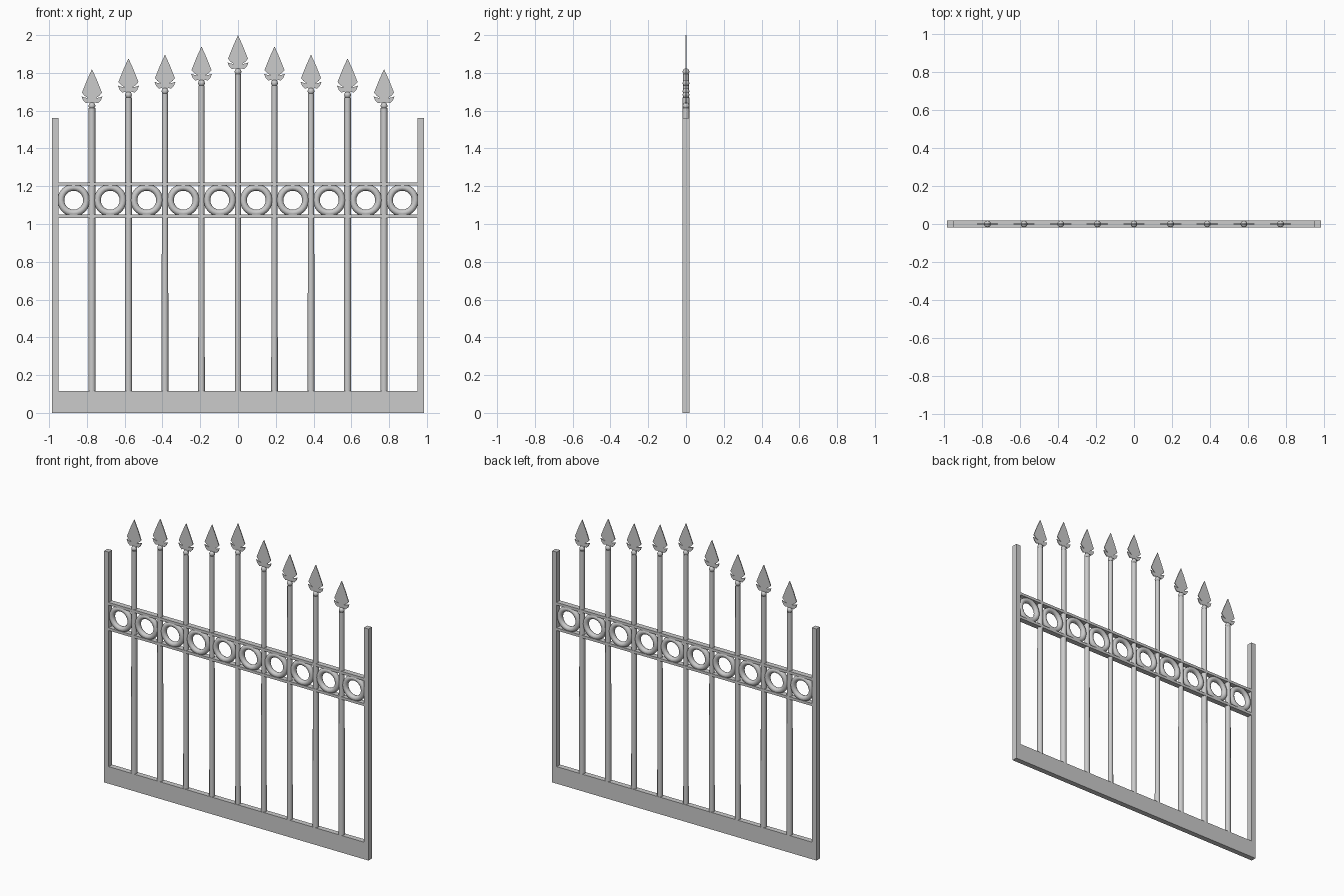
import bpy, bmesh, math

if "Cube" in bpy.data.objects:
    bpy.data.objects.remove(bpy.data.objects["Cube"])

PITCH = 0.1933
D = 0.018  # half depth of the gate


def finish(name, bm, smooth=False):
    bmesh.ops.recalc_face_normals(bm, faces=bm.faces)
    me = bpy.data.meshes.new(name)
    bm.to_mesh(me)
    bm.free()
    ob = bpy.data.objects.new(name, me)
    bpy.context.collection.objects.link(ob)
    if smooth:
        bpy.ops.object.select_all(action='DESELECT')
        bpy.context.view_layer.objects.active = ob
        ob.select_set(True)
        bpy.ops.object.shade_smooth_by_angle(angle=math.radians(40))
    return ob


def box(name, x0, x1, z0, z1, d=D):
    bm = bmesh.new()
    bmesh.ops.create_cube(bm, size=1)
    for v in bm.verts:
        v.co = ((x0 + x1) / 2 + v.co.x * (x1 - x0), v.co.y * 2 * d,
                (z0 + z1) / 2 + v.co.z * (z1 - z0))
    return finish(name, bm)


def lathe(name, x, profile, sides=12):
    bm = bmesh.new()
    rings = [[bm.verts.new((x + r * math.cos(2 * math.pi * i / sides),
                            r * math.sin(2 * math.pi * i / sides), z))
              for i in range(sides)] for r, z in profile]
    for a, b in zip(rings, rings[1:]):
        for i in range(sides):
            j = (i + 1) % sides
            bm.faces.new((a[i], a[j], b[j], b[i]))
    bm.faces.new(rings[0])
    bm.faces.new(rings[-1])
    return finish(name, bm, True)


# barbed spear outline, right half, measured down from the tip
SPEAR = [(0.025, -0.055), (0.053, -0.125), (0.04, -0.14), (0.02, -0.154),
         (0.036, -0.151), (0.056, -0.144), (0.047, -0.166), (0.032, -0.181),
         (0.016, -0.176), (0.009, -0.195)]


def spear(name, x, tip):
    t = 0.003
    pts = [(0, 0)] + SPEAR + [(-a, b) for a, b in reversed(SPEAR)]
    bm = bmesh.new()
    f = bm.faces.new([bm.verts.new((x + a, -t, tip + b)) for a, b in pts])
    ext = bmesh.ops.extrude_face_region(bm, geom=[f])
    for v in ext['geom']:
        if isinstance(v, bmesh.types.BMVert):
            v.co.y += 2 * t
    return finish(name, bm)


# frame: base plate, end posts and the two rails
box("base_plate", -0.985, 0.985, 0, 0.115)
for s, side in ((-1, "left"), (1, "right")):
    x0, x1 = sorted((s * 0.985, s * 0.951))
    box("end_post_" + side, x0, x1, 0.115, 1.56)
box("lower_rail", -0.951, 0.951, 1.032, 1.05)
box("upper_rail", -0.951, 0.951, 1.203, 1.221)

# upright bars with a ball collar and a spear head
TIPS = [2.0, 1.94, 1.897, 1.877, 1.82]
RADII = [0.016, 0.0165, 0.017, 0.0185, 0.0185]
for i in range(-4, 5):
    x, tip, r = i * PITCH, TIPS[abs(i)], RADII[abs(i)]
    b = tip - 0.194
    lathe("upright_bar", x, [(r + 0.001, 0.11), (r - 0.001, b - 0.012)])
    lathe("ball_collar", x, [(0.018 * math.sin(math.pi * k / 8),
                              b - 0.018 * math.cos(math.pi * k / 8))
                             for k in range(1, 8)])
    spear("spear_head", x, tip)

# row of rings between the rails
for i in range(10):
    bpy.ops.mesh.primitive_torus_add(
        major_radius=0.068, minor_radius=0.018, major_segments=24,
        minor_segments=10, location=((i - 4.5) * PITCH, 0, 1.126),
        rotation=(math.pi / 2, 0, 0))
    bpy.context.object.name = "ring"
    bpy.ops.object.shade_smooth_by_angle(angle=math.radians(50))
